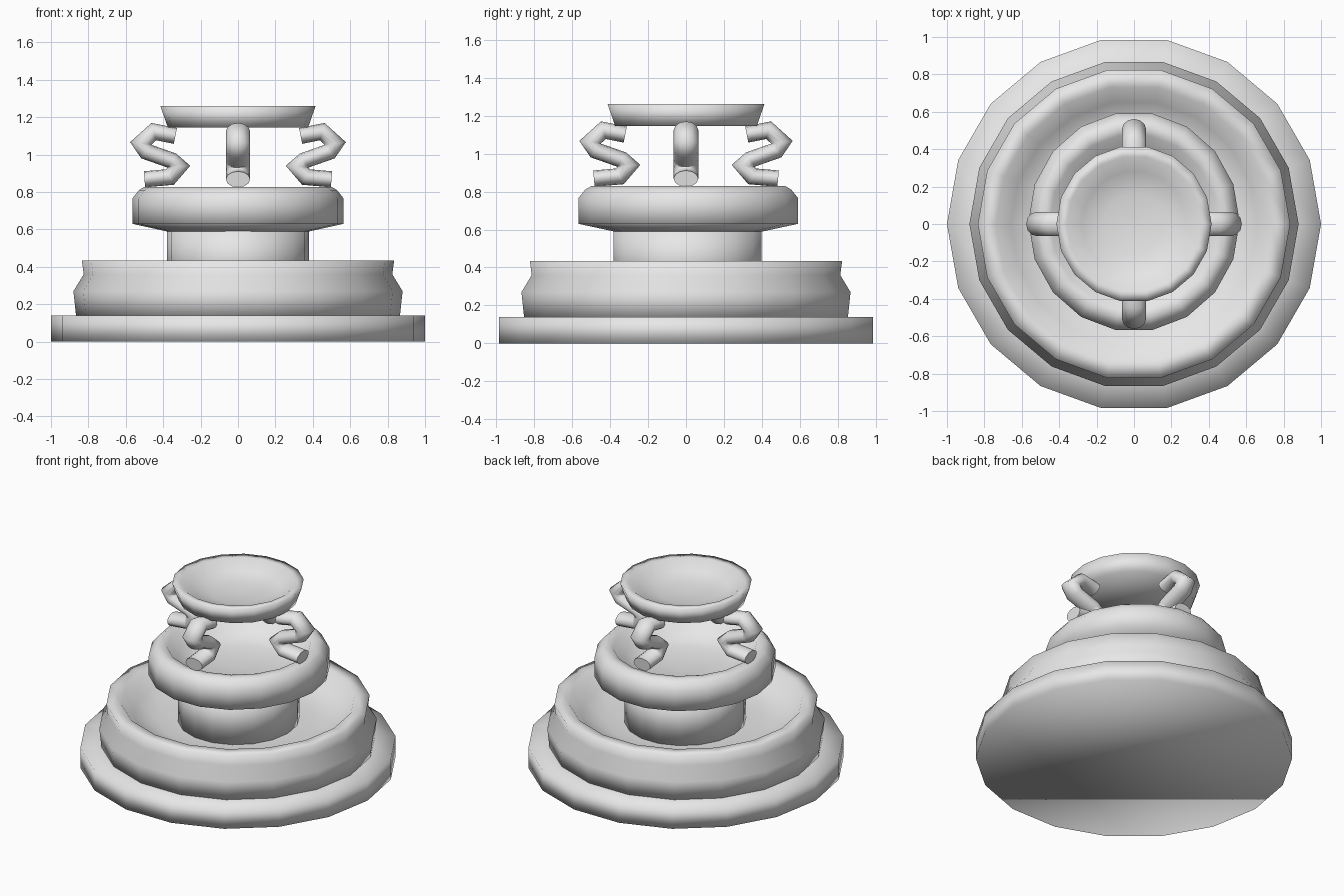
import bpy, bmesh
from math import cos, sin, pi
from mathutils import Vector

cube = bpy.data.objects.get("Cube")
if cube:
    bpy.data.objects.remove(cube)

stone = bpy.data.materials.new("pale_grey_stone")
stone.use_nodes = True
stone.diffuse_color = (0.8, 0.8, 0.8, 1)
stone.node_tree.nodes["Principled BSDF"].inputs["Base Color"].default_value = (0.8, 0.8, 0.8, 1)

SIDES = 18


def finish(bm, name):
    bmesh.ops.recalc_face_normals(bm, faces=bm.faces)
    for f in bm.faces:
        f.smooth = True
    mesh = bpy.data.meshes.new(name)
    bm.to_mesh(mesh)
    bm.free()
    mesh.materials.append(stone)
    obj = bpy.data.objects.new(name, mesh)
    bpy.context.collection.objects.link(obj)
    return obj


def bridge(bm, rings):
    for a, b in zip(rings, rings[1:]):
        n = len(a)
        for i in range(n):
            j = (i + 1) % n
            bm.faces.new((a[i], a[j], b[j], b[i]))
    bm.faces.new(rings[0][::-1])
    bm.faces.new(rings[-1])


def lathe(name, profile, y_shift=0.0, y_scale=1.0):
    """Spin a (radius, height) profile, closed by a cap at both ends."""
    bm = bmesh.new()
    rings = []
    for r, z in profile:
        angles = [2 * pi * i / SIDES for i in range(SIDES)]
        rings.append([bm.verts.new((r * cos(a), r * sin(a) * y_scale + y_shift, z)) for a in angles])
    bridge(bm, rings)
    finish(bm, name)


def scroll(name, path, thick, wide, direction, shift):
    """Sweep an oval along a path in the plane of a radial direction."""
    bm = bmesh.new()
    out, up = Vector(direction), Vector((0, 0, 1))
    side = up.cross(out)
    pts = [Vector(p) for p in path]
    rings = []
    for i, p in enumerate(pts):
        before = (p - pts[max(i - 1, 0)]).normalized()
        after = (pts[min(i + 1, len(pts) - 1)] - p).normalized()
        tangent = (before + after).normalized()
        mitre = 1 / max(tangent.dot(after if after.length else before), 0.6)
        normal = Vector((-tangent.y, tangent.x)) * thick * mitre
        ring = []
        for k in range(12):
            a = 2 * pi * k / 12
            q = p + normal * cos(a)
            ring.append(bm.verts.new(out * (q.x + shift) + up * q.y + side * wide * sin(a)))
        rings.append(ring)
    bridge(bm, rings)
    obj = finish(bm, name)
    # Keep the cut ends of the scroll flat
    for f in obj.data.polygons:
        f.use_smooth = len(f.vertices) == 4


# Ground plinth
lathe("base_plinth", [(1, 0), (1, 0.14), (0.8, 0.14)])

# Wide lower basin with a waisted wall
lathe("lower_basin", [(0.865, 0.13), (0.88, 0.27), (0.825, 0.36), (0.835, 0.435),
                      (0.74, 0.435), (0.66, 0.34), (0.5, 0.3), (0.36, 0.3)], 0, 1.0)

# Central column
lathe("column", [(0.38, 0.28), (0.38, 0.62)], 0.008, 1.04)

# Middle basin
lathe("middle_basin", [(0.36, 0.585), (0.565, 0.63), (0.565, 0.765), (0.53, 0.81), (0.5, 0.828),
                       (0.45, 0.82), (0.38, 0.73), (0.25, 0.69), (0.05, 0.68)], 0.012, 1.04)

# Four scroll supports
s_path = [(0.335, 1.1), (0.45, 1.123), (0.52, 1.06), (0.49, 1.016),
          (0.353, 0.968), (0.316, 0.936), (0.364, 0.88), (0.5, 0.868)]
for name, direction, shift in (("left_scroll", (1, 0, 0), 0), ("right_scroll", (-1, 0, 0), 0),
                               ("back_scroll", (0, 1, 0), -0.015), ("front_scroll", (0, -1, 0), -0.015)):
    scroll(name, s_path, 0.043, 0.065, direction, shift)

# Top bowl
lathe("top_bowl", [(0.375, 1.145), (0.415, 1.26), (0.36, 1.26), (0.28, 1.205),
                   (0.16, 1.18), (0.03, 1.172)], 0, 1.01)
